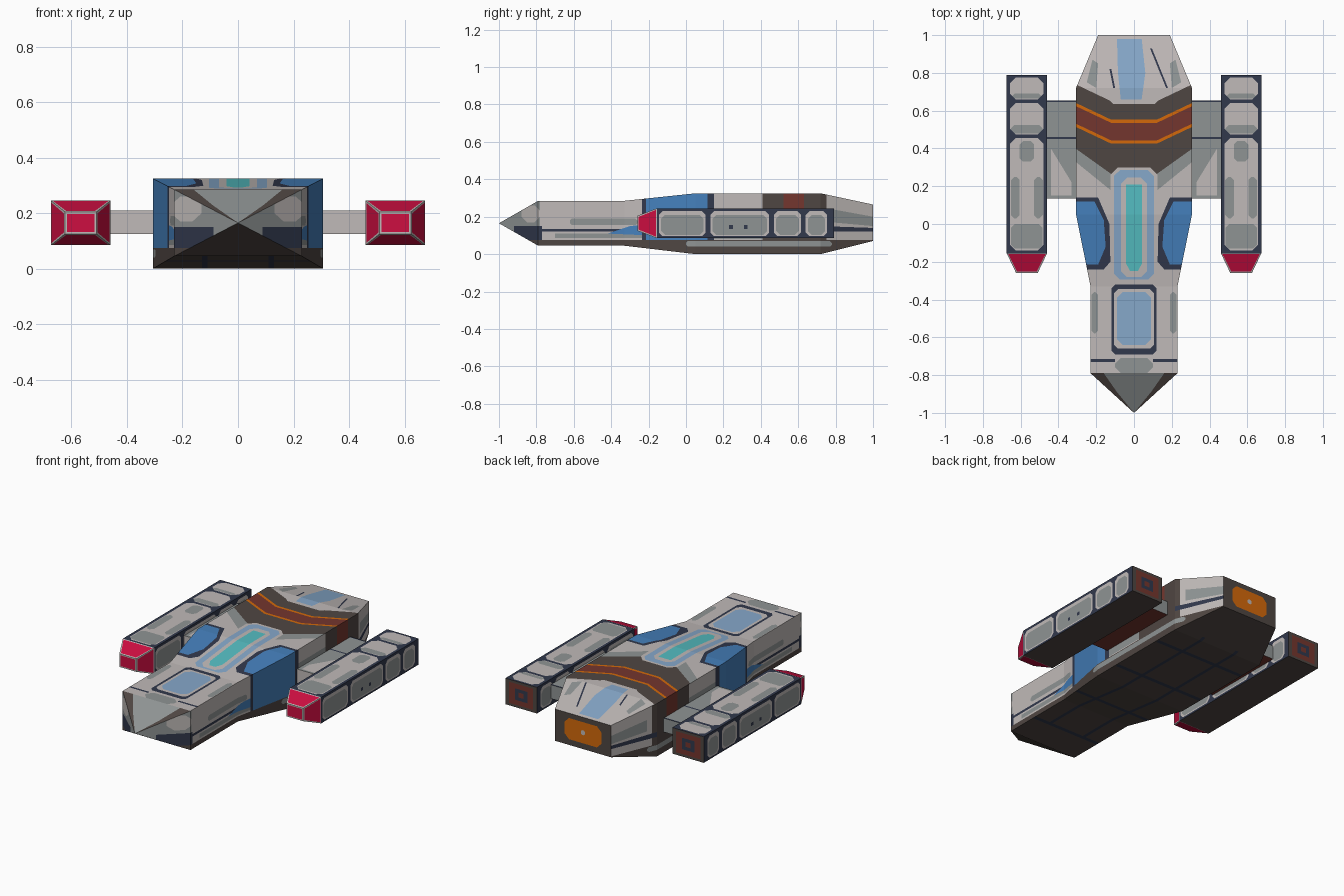
import bpy, bmesh
from mathutils import Vector

if "Cube" in bpy.data.objects:
    bpy.data.objects.remove(bpy.data.objects["Cube"])

# ---------- materials ----------
SRGB = {
    "light_grey": (192, 186, 184), "mid_grey": (143, 148, 148), "navy": (49, 56, 76),
    "blue": (69, 128, 188), "pale_blue": (134, 168, 202), "teal": (85, 190, 194),
    "red": (205, 14, 65), "dark_brown": (79, 70, 66), "rust": (116, 54, 46),
    "orange": (212, 105, 10),
}
NAMES = list(SRGB)
MATS = []
for name, rgb in SRGB.items():
    m = bpy.data.materials.new(name)
    m.diffuse_color = [((c / 255 + 0.055) / 1.055) ** 2.4 for c in rgb] + [1]
    m.use_nodes = True
    m.node_tree.nodes["Principled BSDF"].inputs["Base Color"].default_value = m.diffuse_color
    MATS.append(m)
IDX = {n: i for i, n in enumerate(NAMES)}


# ---------- helpers ----------
def loft(sections, mat):
    """Rectangular sections (y, x centre, half width, z low, z high) joined front to back."""
    bm = bmesh.new()
    rings = [[bm.verts.new((xc + sx * hw, y, z)) for sx, z in ((-1, z0), (1, z0), (1, z1), (-1, z1))]
             for y, xc, hw, z0, z1 in sections]
    for a, b in zip(rings, rings[1:]):
        for i in range(4):
            j = (i + 1) % 4
            bm.faces.new((a[i], a[j], b[j], b[i]))
    for ring, sec in ((rings[0], sections[0]), (rings[-1], sections[-1])):
        if sec[2] > 0:
            bm.faces.new(ring)
    bmesh.ops.remove_doubles(bm, verts=bm.verts[:], dist=1e-4)
    bmesh.ops.recalc_face_normals(bm, faces=bm.faces[:])
    for f in bm.faces:
        f.material_index = IDX[mat]
    return bm


def paint(bm, mat, pts, axis=2, sign=1):
    """Cut a convex outline into the faces that look along the axis and colour its inside."""
    u, v = ((1, 2), (0, 2), (0, 1))[axis]
    cu = sum(p[0] for p in pts) / len(pts)
    cv = sum(p[1] for p in pts) / len(pts)
    lo = [min(p[k] for p in pts) for k in (0, 1)]
    hi = [max(p[k] for p in pts) for k in (0, 1)]
    planes = []

    def inside():
        out = []
        for f in bm.faces:
            if f.normal[axis] * sign < 0.5:
                continue
            us = [w.co[u] for w in f.verts]
            vs = [w.co[v] for w in f.verts]
            if max(us) <= lo[0] or min(us) >= hi[0] or max(vs) <= lo[1] or min(vs) >= hi[1]:
                continue
            c = f.calc_center_median()
            if all((c - co).dot(no) > 0 for co, no in planes):
                out.append(f)
        return out

    for a, b in zip(pts, pts[1:] + pts[:1]):
        co, no = Vector((0, 0, 0)), Vector((0, 0, 0))
        co[u], co[v] = a
        no[u], no[v] = -(b[1] - a[1]), b[0] - a[0]
        if no[u] * (cu - a[0]) + no[v] * (cv - a[1]) < 0:
            no = -no
        no.normalize()
        faces = inside()
        geom = faces + list({e for f in faces for e in f.edges}) + list({w for f in faces for w in f.verts})
        bmesh.ops.bisect_plane(bm, geom=geom, dist=1e-5, plane_co=co, plane_no=no)
        bm.normal_update()
        planes.append((co, no))
    for f in inside():
        f.material_index = IDX[mat]


def both(bm, mat, pts, sign=1):
    paint(bm, mat, pts, 2, sign)
    paint(bm, mat, [(-x, y) for x, y in pts], 2, sign)


def sides(bm, mat, pts):
    for s in (1, -1):
        paint(bm, mat, pts, 0, s)


def panel(u0, u1, v0, v1, c=0.0):
    """Rectangle outline, with cut corners if c > 0."""
    if c == 0:
        return [(u0, v0), (u1, v0), (u1, v1), (u0, v1)]
    return [(u0 + c, v0), (u1 - c, v0), (u1, v0 + c), (u1, v1 - c),
            (u1 - c, v1), (u0 + c, v1), (u0, v1 - c), (u0, v0 + c)]


def finish(bm, name, mirror=False):
    me = bpy.data.meshes.new(name)
    bm.to_mesh(me)
    bm.free()
    for m in MATS:
        me.materials.append(m)
    ob = bpy.data.objects.new(name, me)
    bpy.context.collection.objects.link(ob)
    if mirror:
        ob.modifiers.new("mirror", 'MIRROR').use_mirror_merge = False
    return ob


# ---------- hull ----------
h = loft([(-1, 0, 0, 0.165, 0.165), (-0.79, 0, 0.23, 0.045, 0.285), (-0.33, 0, 0.23, 0.045, 0.285),
          (0.05, 0, 0.307, 0, 0.325), (0.72, 0, 0.307, 0, 0.325), (1, 0, 0.19, 0.07, 0.265)], "light_grey")
# nose top
paint(h, "dark_brown", panel(-0.24, 0.24, -1.01, -0.79))
paint(h, "mid_grey", [(-0.16, -0.79), (0.16, -0.79), (0.09, -0.89), (0.0, -1.0), (-0.09, -0.89)])
paint(h, "mid_grey", panel(-0.1, 0.1, -0.79, -0.71, 0.03))
both(h, "navy", panel(0.1, 0.23, -0.73, -0.715))
# forward deck panel
paint(h, "navy", panel(-0.12, 0.12, -0.69, -0.32, 0.02))
paint(h, "light_grey", panel(-0.105, 0.105, -0.66, -0.345, 0.02))
paint(h, "pale_blue", panel(-0.09, 0.09, -0.64, -0.36, 0.03))
both(h, "mid_grey", panel(0.19, 0.225, -0.58, -0.36, 0.015))
# blue shoulders
both(h, "navy", [(0.31, 0.14), (0.19, 0.14), (0.13, 0.0), (0.125, -0.2), (0.16, -0.24), (0.31, -0.24)])
both(h, "blue", [(0.31, 0.12), (0.21, 0.12), (0.16, 0.02), (0.15, -0.12), (0.19, -0.215), (0.31, -0.215)])
# dark band with orange lines
both(h, "mid_grey", [(0.1, 0.16), (0.31, 0.33), (0.31, 0.42), (0.1, 0.28)])
paint(h, "dark_brown", panel(-0.1, 0.1, 0.25, 0.64))
both(h, "dark_brown", [(0.1, 0.25), (0.31, 0.40), (0.31, 0.74), (0.1, 0.64)])
for mat, y0, y1 in (("rust", 0.44, 0.54), ("orange", 0.425, 0.442), ("orange", 0.535, 0.552)):
    paint(h, mat, panel(-0.12, 0.12, y0, y1))
    both(h, mat, [(0.12, y0), (0.31, y0 + 0.09), (0.31, y1 + 0.09), (0.12, y1)])
# long glowing spine panel
paint(h, "light_grey", panel(-0.125, 0.125, -0.31, 0.30, 0.04))
paint(h, "pale_blue", panel(-0.105, 0.105, -0.295, 0.285, 0.03))
paint(h, "light_grey", panel(-0.068, 0.068, -0.28, 0.245, 0.03))
paint(h, "teal", [(-0.02, -0.25), (0.02, -0.25), (0.042, -0.21), (0.042, 0.21), (-0.042, 0.21), (-0.042, -0.21)])
# tail deck
paint(h, "light_grey", panel(-0.13, 0.13, 0.635, 0.75, 0.02))
paint(h, "pale_blue", [(-0.07, 0.66), (0.075, 0.66), (0.06, 0.8), (0.085, 0.98), (-0.09, 0.98), (-0.085, 0.8)])
both(h, "mid_grey", [(0.2, 0.72), (0.25, 0.75), (0.22, 0.87), (0.19, 0.85)])
paint(h, "navy", [(0.085, 0.93), (0.095, 0.93), (0.18, 0.72), (0.17, 0.72)])
paint(h, "navy", [(-0.13, 0.82), (-0.12, 0.82), (-0.10, 0.72), (-0.11, 0.72)])
# hull sides
sides(h, "mid_grey", panel(-1.01, -0.78, 0, 0.3))
sides(h, "navy", panel(-0.92, -0.77, 0.05, 0.15))
sides(h, "light_grey", panel(-0.88, -0.78, 0.17, 0.26, 0.03))
sides(h, "mid_grey", panel(-0.62, -0.26, 0.155, 0.19, 0.01))
sides(h, "navy", panel(-0.78, -0.2, 0.12, 0.135))
sides(h, "mid_grey", panel(-0.7, -0.2, 0.085, 0.11))
sides(h, "blue", [(-0.42, 0.11), (-0.2, 0.1), (-0.2, 0.16), (-0.3, 0.15)])
sides(h, "navy", panel(-0.235, 0.15, 0.05, 0.33))
sides(h, "blue", panel(-0.215, 0.115, 0.065, 0.33))
sides(h, "mid_grey", panel(0.15, 0.42, 0.08, 0.24))
sides(h, "dark_brown", panel(0.41, 0.75, 0.06, 0.33))
sides(h, "rust", panel(0.52, 0.63, 0.2, 0.33))
sides(h, "mid_grey", [(0.78, 0.17), (1.0, 0.15), (1.0, 0.2), (0.78, 0.24)])
sides(h, "navy", [(0.72, 0.12), (1.0, 0.12), (1.0, 0.14), (0.72, 0.15)])
sides(h, "dark_brown", panel(-0.96, 1.0, -0.01, 0.075))
sides(h, "mid_grey", panel(0.0, 0.78, 0.04, 0.07, 0.01))
# belly with panel lines
paint(h, "dark_brown", panel(-0.32, 0.32, -1.01, 1.01), 2, -1)
for y in (-0.6, -0.2, 0.2, 0.55):
    paint(h, "navy", panel(-0.3, 0.3, y, y + 0.025), 2, -1)
both(h, "navy", panel(0.11, 0.13, -0.6, 0.75), -1)
# rear engine face
paint(h, "dark_brown", panel(-0.2, 0.2, 0.05, 0.28), 1, 1)
paint(h, "orange", panel(-0.125, 0.125, 0.105, 0.235, 0.03), 1, 1)
paint(h, "light_grey", panel(-0.014, 0.014, 0.156, 0.184, 0.007), 1, 1)
finish(h, "hull")

# ---------- engine pods ----------
p = loft([(-0.26, 0.567, 0.057, 0.125, 0.205), (-0.155, 0.567, 0.107, 0.085, 0.245),
          (0.79, 0.567, 0.107, 0.085, 0.245)], "navy")
front = [f for f in p.faces if f.calc_center_median().y < -0.16]
rim = bmesh.ops.inset_individual(p, faces=front, thickness=0.01)["faces"]
for f in rim:
    f.material_index = IDX["light_grey"]
for f in front:
    f.material_index = IDX["red"]
p.normal_update()
for y0, y1 in ((-0.14, 0.455), (0.475, 0.64), (0.66, 0.775)):
    paint(p, "light_grey", panel(0.478, 0.656, y0, y1, 0.03))
for x0, x1, y0, y1 in ((0.485, 0.65, -0.13, 0.0), (0.482, 0.53, 0.03, 0.25), (0.605, 0.652, 0.03, 0.25),
                       (0.53, 0.605, 0.33, 0.44), (0.485, 0.65, 0.48, 0.525), (0.485, 0.65, 0.665, 0.69)):
    paint(p, "mid_grey", panel(x0, x1, y0, y1, 0.018))
for y0, y1 in ((-0.145, 0.105), (0.13, 0.445), (0.47, 0.615), (0.64, 0.755)):
    sides(p, "light_grey", panel(y0, y1, 0.096, 0.23, 0.02))
    sides(p, "mid_grey", panel(y0 + 0.012, y1 - 0.012, 0.103, 0.21, 0.02))
for y in (0.23, 0.31):
    sides(p, "navy", panel(y, y + 0.02, 0.135, 0.155))
paint(p, "dark_brown", panel(0.45, 0.69, -0.155, 0.8), 2, -1)
paint(p, "dark_brown", panel(0.45, 0.69, 0.08, 0.25), 1, 1)
paint(p, "rust", panel(0.485, 0.65, 0.1, 0.23), 1, 1)
paint(p, "navy", panel(0.525, 0.61, 0.13, 0.2), 1, 1)
paint(p, "rust", panel(0.55, 0.585, 0.15, 0.18), 1, 1)
finish(p, "engine_pod", True)

# ---------- struts ----------
s = loft([(0.135, 0.38, 0.09, 0.125, 0.21), (0.655, 0.38, 0.09, 0.125, 0.21)], "mid_grey")
paint(s, "light_grey", [(0.33, 0.15), (0.44, 0.15), (0.44, 0.4), (0.33, 0.22)])
for y in (0.45, 0.645):
    paint(s, "navy", panel(0.28, 0.48, y, y + 0.011))
paint(s, "light_grey", panel(0.28, 0.48, 0.12, 0.22), 1, -1)
paint(s, "rust", panel(0.28, 0.48, 0.1, 0.7), 2, -1)
finish(s, "pod_strut", True)
